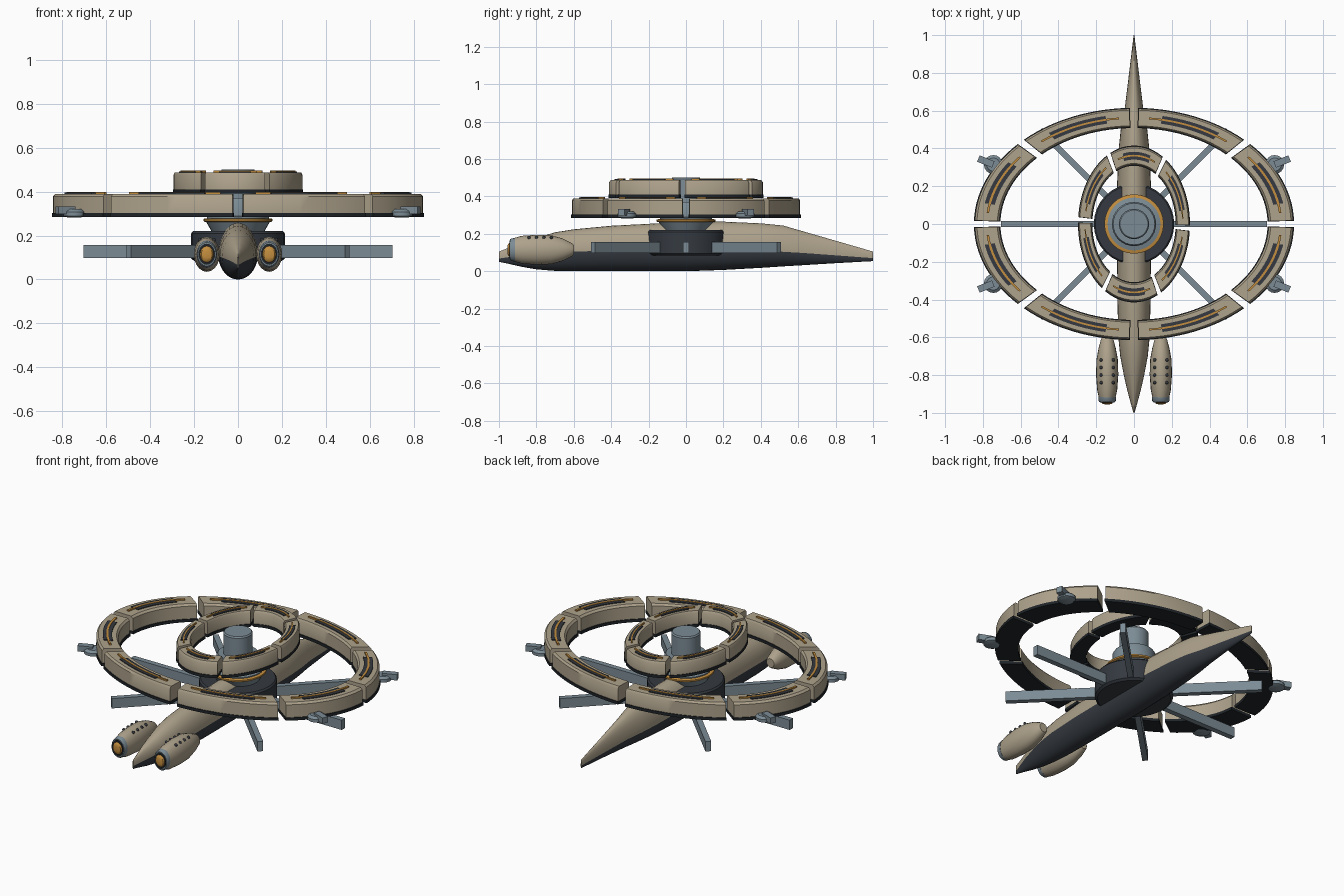
import bpy, bmesh, math
from mathutils import Vector

cube = bpy.data.objects.get("Cube")
if cube:
    bpy.data.objects.remove(cube, do_unlink=True)


def material(name, rgb):
    m = bpy.data.materials.new(name)
    m.use_nodes = True
    m.diffuse_color = (*rgb, 1)
    m.node_tree.nodes["Principled BSDF"].inputs["Base Color"].default_value = (*rgb, 1)
    return m


BEIGE = material("beige hull", (0.42, 0.36, 0.26))
DARK = material("dark slate", (0.035, 0.042, 0.052))
BLACK = material("near black", (0.014, 0.018, 0.022))
STEEL = material("blue grey steel", (0.2, 0.26, 0.3))
AMBER = material("amber", (0.55, 0.27, 0.05))


def finish(name, bm, mats, smooth=True):
    bmesh.ops.recalc_face_normals(bm, faces=bm.faces)
    mesh = bpy.data.meshes.new(name)
    bm.to_mesh(mesh)
    bm.free()
    for m in mats:
        mesh.materials.append(m)
    ob = bpy.data.objects.new(name, mesh)
    bpy.context.collection.objects.link(ob)
    if smooth:
        bpy.ops.object.select_all(action='DESELECT')
        ob.select_set(True)
        bpy.context.view_layer.objects.active = ob
        bpy.ops.object.shade_smooth_by_angle(angle=math.radians(35))
    return ob


def skin(bm, rings, closed=True):
    """Bridge rings of points with quads and cap both ends."""
    rows = [[bm.verts.new(p) for p in r] for r in rings]
    n = len(rows[0])
    for a, b in zip(rows, rows[1:]):
        for i in range(n):
            j = (i + 1) % n
            f = bm.faces.new((a[i], a[j], b[j], b[i]))
            f.material_index = 1 if i >= n // 2 else 0
    bm.faces.new(rows[0])
    bm.faces.new(rows[-1])


def loft(name, stations, mats, x=0, n=28):
    """Body along y; station = y, half width, top, seam, bottom."""
    bm = bmesh.new()
    rings = []
    for y, w, top, seam, low in stations:
        ring = []
        for i in range(n):
            a = 2 * math.pi * i / n
            s = math.sin(a)
            h = top - seam if s >= 0 else seam - low
            ring.append((x + w * math.cos(a), y, seam + h * s))
        rings.append(ring)
    skin(bm, rings)
    return finish(name, bm, mats)


def lathe(name, profile, mat, center=(0, 0), n=32):
    """Turn (radius, z) pairs around a vertical axis."""
    bm = bmesh.new()
    turn = [2 * math.pi * i / n for i in range(n)]
    skin(bm, [[(center[0] + r * math.cos(a), center[1] + r * math.sin(a), z)
               for a in turn] for r, z in profile])
    return finish(name, bm, [mat, mat])


def bar(name, start, angle, length, width, z0, z1, mat):
    bm = bmesh.new()
    d = Vector((math.cos(angle), math.sin(angle), 0))
    side = Vector((-d.y, d.x, 0)) * width / 2
    base = Vector((*start, 0))
    skin(bm, [[base + d * r + side * s + Vector((0, 0, z))
               for s, z in ((1, z0), (-1, z0), (-1, z1), (1, z1))] for r in (0, length)])
    return finish(name, bm, [mat, mat], False)


def arc_block(name, inner, outer, a0, a1, section, mat, n=14):
    """Sweep a (radial fraction, z) section along an elliptical arc."""
    bm = bmesh.new()
    rings = []
    for i in range(n + 1):
        a = math.radians(a0 + (a1 - a0) * i / n)
        rings.append([((inner[0] + (outer[0] - inner[0]) * f) * math.cos(a),
                       (inner[1] + (outer[1] - inner[1]) * f) * math.sin(a), z)
                      for f, z in section])
    skin(bm, rings)
    return finish(name, bm, [mat, mat])


def box_section(f0, f1, z0, z1):
    return [(f0, z0), (f1, z0), (f1, z1), (f0, z1)]


def habitat_ring(label, inner, outer, count, start, gap, z0, z1):
    step = 360 / count
    for k in range(count):
        a, b = start + k * step + gap, start + (k + 1) * step - gap
        span = b - a
        wall = [(0.02, z0 + 0.015), (0.98, z0 + 0.015), (0.98, z1 - 0.012),
                (0.9, z1), (0.1, z1), (0.02, z1 - 0.012)]
        arc_block(label + "_segment", inner, outer, a, b, wall, BEIGE)
        arc_block(label + "_segment_base", inner, outer, a - 0.2, b + 0.2,
                  box_section(-0.02, 1.02, z0, z0 + 0.017), BLACK)
        # roof panel and amber light line
        arc_block(label + "_roof_panel", inner, outer, a + span * .22, b - span * .22,
                  box_section(0.3, 0.7, z1 - 0.002, z1 + 0.005), DARK)
        arc_block(label + "_light_line", inner, outer, a + span * .1, b - span * .1,
                  box_section(0.46, 0.55, z1 - 0.002, z1 + 0.008), AMBER)


habitat_ring("outer_ring", (0.71, 0.51), (0.845, 0.613), 8, 0, 1.7, 0.285, 0.39)
habitat_ring("inner_ring", (0.222, 0.31), (0.295, 0.413), 6, -3, 2.2, 0.392, 0.487)

# Spindle hull: beige above the seam, dark keel below
loft("main_hull", [
    (-1.0, 0.003, 0.105, 0.068, 0.05), (-0.95, 0.017, 0.125, 0.075, 0.04),
    (-0.88, 0.036, 0.152, 0.085, 0.024), (-0.8, 0.054, 0.178, 0.093, 0.01),
    (-0.7, 0.073, 0.208, 0.1, 0.002), (-0.6, 0.083, 0.224, 0.105, 0.0),
    (-0.4, 0.088, 0.243, 0.11, 0.0), (0.0, 0.09, 0.264, 0.112, 0.0),
    (0.2, 0.09, 0.265, 0.112, 0.007), (0.4, 0.081, 0.256, 0.108, 0.018),
    (0.52, 0.068, 0.244, 0.104, 0.026), (0.62, 0.048, 0.215, 0.098, 0.032),
    (0.8, 0.026, 0.163, 0.085, 0.043), (1.0, 0.002, 0.105, 0.07, 0.054)],
    [BEIGE, DARK])

# Central hub stack
lathe("hub_drum", [(0.2, 0.085), (0.213, 0.095), (0.213, 0.21), (0.205, 0.22)], DARK)
lathe("hub_collar", [(0.115, 0.21), (0.145, 0.262)], STEEL)
lathe("hub_light_ring", [(0.15, 0.262), (0.157, 0.266), (0.157, 0.275), (0.15, 0.278)], AMBER)
lathe("hub_pedestal", [(0.14, 0.27), (0.14, 0.284), (0.117, 0.29), (0.117, 0.36), (0.11, 0.37)], STEEL)
lathe("hub_column", [(0.08, 0.36), (0.08, 0.492), (0.074, 0.5)], STEEL)

# Six spokes
for deg in (0, 45, 135, 180, 225, 315):
    a = math.radians(deg)
    bar("spoke", (0.18 * math.cos(a), 0.18 * math.sin(a)), a, 0.523, 0.032, 0.097, 0.156, STEEL)

for sx in (-1, 1):
    # Front pods
    x = 0.142 * sx

    def pod(name, rows, mat):
        loft(name, [(y, w, 0.115 + h, 0.115, 0.115 - h) for y, w, h in rows], [mat, mat], x, 20)

    pod("pod_body", [(-0.92, 0.044, 0.062), (-0.88, 0.053, 0.074), (-0.8, 0.059, 0.08),
                     (-0.72, 0.057, 0.077), (-0.66, 0.046, 0.06), (-0.61, 0.033, 0.035),
                     (-0.6, 0.025, 0.026)], BEIGE)
    pod("pod_collar", [(-0.942, 0.042, 0.054), (-0.935, 0.046, 0.06), (-0.915, 0.047, 0.063)], STEEL)
    pod("pod_rim", [(-0.945, 0.038, 0.048), (-0.93, 0.038, 0.048)], BLACK)
    pod("pod_lamp", [(-0.955, 0.012, 0.016), (-0.952, 0.025, 0.03), (-0.943, 0.032, 0.039)], AMBER)

    # Pod portholes
    for y in (-0.84, -0.8, -0.76, -0.72):
        for side in (-1, 1):
            bm = bmesh.new()
            bmesh.ops.create_icosphere(bm, subdivisions=2, radius=0.009)
            bmesh.ops.translate(bm, verts=bm.verts, vec=(x + side * 0.032, y, 0.18))
            finish("pod_porthole", bm, [DARK])

    # Turrets on the rim of the outer ring
    for sy in (-1, 1):
        c = (0.745 * sx, 0.315 * sy)
        lathe("turret_base", [(0.03, 0.282), (0.05, 0.29), (0.05, 0.308), (0.035, 0.32)],
              STEEL, c, 16)
        a = math.atan2(0.4 * sy, sx)
        bar("turret_barrel", c, a, 0.085, 0.036, 0.297, 0.332, STEEL)
